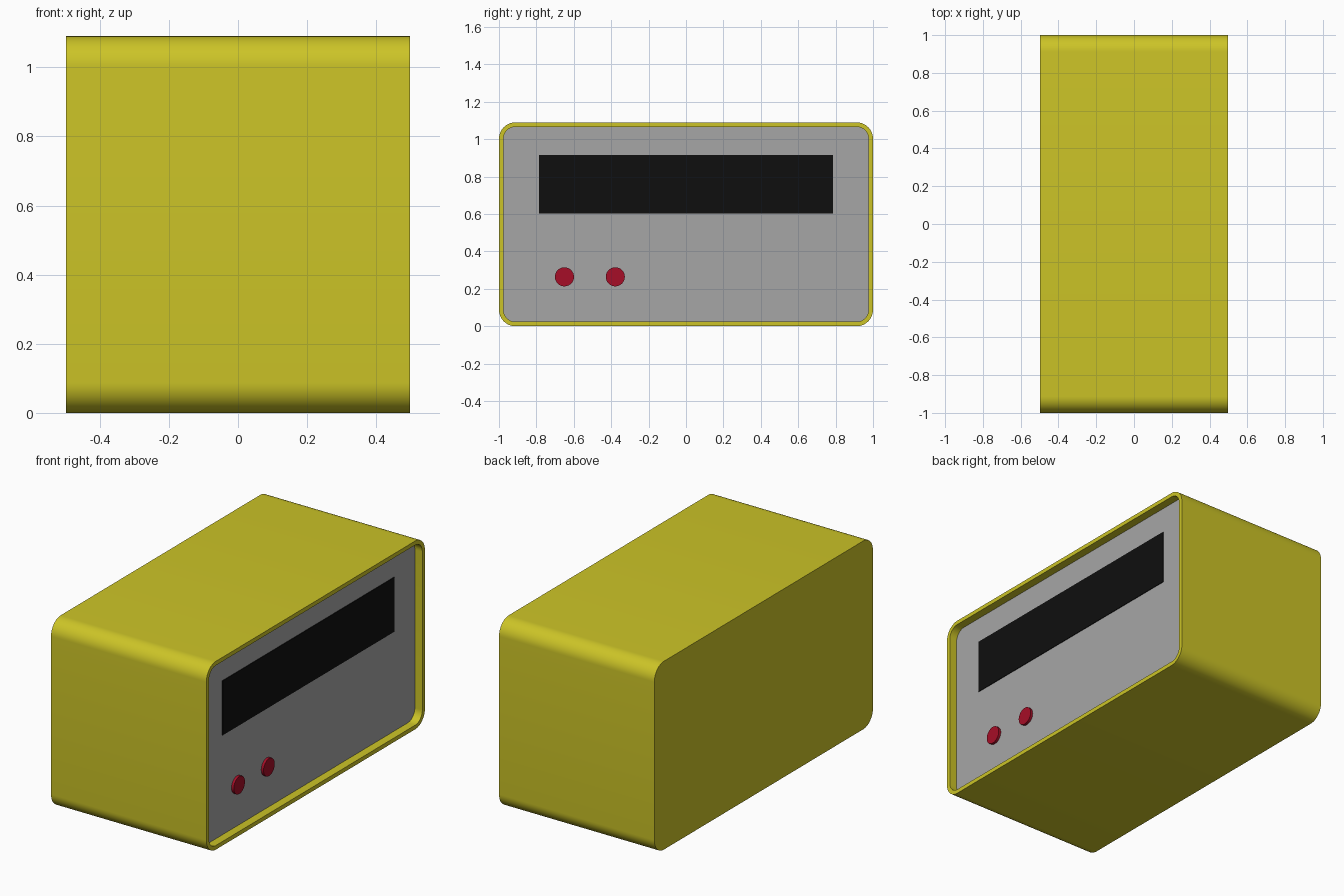
import bpy, bmesh, math

if "Cube" in bpy.data.objects:
    bpy.data.objects.remove(bpy.data.objects["Cube"])

X0, X1 = -0.497, 0.497      # back and open front of the case
PANEL_X = 0.449             # face of the recessed panel
H, RIM, R = 1.09, 0.024, 0.088


def material(name, rgb):
    m = bpy.data.materials.new(name)
    m.diffuse_color = (*rgb, 1)
    m.use_nodes = True
    m.node_tree.nodes["Principled BSDF"].inputs["Base Color"].default_value = m.diffuse_color
    return m


yellow = material("yellow", (0.604, 0.552, 0.02))
grey = material("grey", (0.381, 0.381, 0.381))
black = material("black", (0.0048, 0.0048, 0.0048))
red = material("red", (0.381, 0.004, 0.02))


def rounded_loop(bm, x, inset, steps=12):
    """Rounded rectangle outline in the yz plane."""
    r, verts = R - inset, []
    cy, cz = 1 - R, H / 2 - R
    for k, (sy, sz) in enumerate([(1, 1), (-1, 1), (-1, -1), (1, -1)]):
        for i in range(steps + 1):
            a = math.pi / 2 * (k + i / steps)
            verts.append(bm.verts.new((x, sy * cy + r * math.cos(a),
                                       H / 2 + sz * cz + r * math.sin(a))))
    return verts


def rounded_solid(name, sections, mat):
    """Skin a run of (x, inset) outlines and cap both ends."""
    bm = bmesh.new()
    loops = [rounded_loop(bm, x, inset) for x, inset in sections]
    n = len(loops[0])
    for a, b in zip(loops, loops[1:]):
        for i in range(n):
            j = (i + 1) % n
            bm.faces.new((a[i], a[j], b[j], b[i]))
    bm.faces.new(loops[0][::-1])
    bm.faces.new(loops[-1])
    bmesh.ops.recalc_face_normals(bm, faces=bm.faces)
    me = bpy.data.meshes.new(name)
    bm.to_mesh(me)
    bm.free()
    ob = bpy.data.objects.new(name, me)
    bpy.context.collection.objects.link(ob)
    finish(ob, name, mat)


def finish(ob, name, mat):
    ob.name = name
    ob.data.materials.append(mat)
    bpy.ops.object.select_all(action='DESELECT')
    ob.select_set(True)
    bpy.context.view_layer.objects.active = ob
    bpy.ops.object.shade_smooth_by_angle(angle=math.radians(30))


# Case: outer walls, rim, and recess behind the rim
rounded_solid("case", [(X0, 0), (X1, 0), (X1, RIM), (PANEL_X - 0.02, RIM)], yellow)

# Front panel
rounded_solid("front_panel", [(PANEL_X - 0.015, RIM), (PANEL_X, RIM)], grey)

# Display window plate
bpy.ops.mesh.primitive_cube_add(size=1, location=(PANEL_X + 0.001, 0, 0.759))
display = bpy.context.object
display.scale = (0.006, 1.572, 0.315)
bpy.ops.object.transform_apply(location=False, rotation=False, scale=True)
finish(display, "display", black)

# Round buttons
for name, y in (("left_button", -0.65), ("right_button", -0.378)):
    bpy.ops.mesh.primitive_cylinder_add(vertices=32, radius=0.051, depth=0.03,
                                        location=(PANEL_X, y, 0.264),
                                        rotation=(0, math.pi / 2, 0))
    finish(bpy.context.object, name, red)
